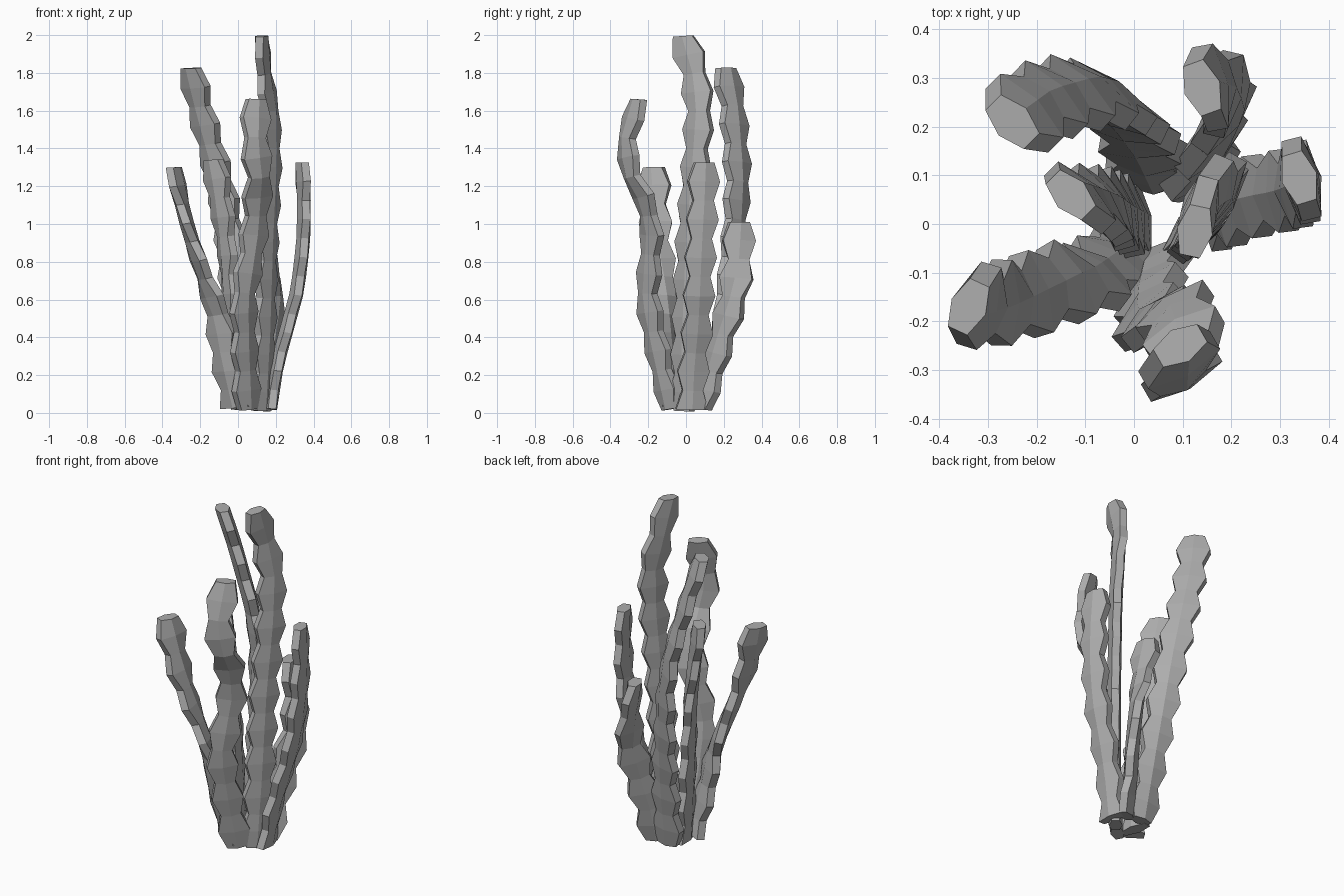
import bpy, bmesh, math
from mathutils import Vector

cube = bpy.data.objects.get("Cube")
if cube:
    bpy.data.objects.remove(cube, do_unlink=True)

# One plain grey for the whole plant
grey = bpy.data.materials.new("stalk_grey")
grey.use_nodes = True
colour = (0.42, 0.42, 0.42, 1)
grey.diffuse_color = colour
grey.node_tree.nodes["Principled BSDF"].inputs["Base Color"].default_value = colour

BULGE, NECK, TIP = 0.085, 0.054, 0.052  # half widths of the rings
RIDGE, EDGE = 0.037, 0.021              # half thickness at the middle and at the edges
STEP = 0.1                              # ring spacing


def sample(path, z):
    """Centre and twist of a stalk at a height, interpolated between path points."""
    for low, high in zip(path, path[1:]):
        if z <= high[2]:
            break
    f = (z - low[2]) / (high[2] - low[2])
    return [a + (b - a) * f for a, b in zip(low, high)]


def add_ring(bm, centre, axis, twist, half_width, scale):
    """Flattened six-sided ring with a ridge down each broad face."""
    a = math.radians(twist)
    wide = Vector((math.cos(a), math.sin(a), 0))
    wide = (wide - axis * wide.dot(axis)).normalized()
    thin = axis.cross(wide)
    outline = [(half_width, -EDGE), (half_width, EDGE), (0, RIDGE),
               (-half_width, EDGE), (-half_width, -EDGE), (0, -RIDGE)]
    return [bm.verts.new(centre + (wide * u + thin * v) * scale) for u, v in outline]


def stalk(name, path, size=1.0):
    """Wavy-edged stalk lofted along (x, y, z, twist in degrees) points."""
    bottom, top = path[0][2], path[-1][2]
    count = round((top - bottom) / STEP)
    bm = bmesh.new()
    rings = []
    for i in range(count + 1):
        z = bottom + (top - bottom) * i / count
        x, y, _, twist = sample(path, z)
        lower = Vector(sample(path, z - STEP / 2)[:3])
        upper = Vector(sample(path, z + STEP / 2)[:3])
        # Rings lean with the stalk, the flat tip only slightly
        level = 3 if i == count else 0.5
        up = ((upper - lower).normalized() + Vector((0, 0, level))).normalized()
        half = TIP if i == count else BULGE if (count - i) % 2 else NECK
        rings.append(add_ring(bm, Vector((x, y, z)), up, twist, half, size))
    for low, high in zip(rings, rings[1:]):
        for k in range(len(low)):
            n = (k + 1) % len(low)
            bm.faces.new((low[k], low[n], high[n], high[k]))
    bm.faces.new(rings[0][::-1])
    bm.faces.new(rings[-1])
    bmesh.ops.recalc_face_normals(bm, faces=bm.faces)
    mesh = bpy.data.meshes.new(name)
    bm.to_mesh(mesh)
    bm.free()
    mesh.materials.append(grey)
    bpy.context.collection.objects.link(bpy.data.objects.new(name, mesh))


# Stalks fan out from a tight base
stalk("tallest_stalk", [
    (.12, -.01, .01, 50), (.14, 0, .4, 54), (.155, .02, .9, 56), (.175, .055, 1.35, 58),
    (.17, .07, 1.6, 62), (.14, .05, 1.78, 72), (.125, -.015, 1.995, 78)])
stalk("back_right_stalk", [
    (.04, .1, .02, 180), (.015, .17, .4, 168), (-.015, .22, .7, 155), (-.05, .26, 1, 145),
    (-.1, .275, 1.25, 138), (-.195, .25, 1.6, 135), (-.25, .21, 1.825, 135)], 1.08)
stalk("front_stalk", [
    (.05, -.08, .02, 38), (.035, -.15, .33, 42), (.03, -.205, .6, 42), (.085, -.18, .95, 35),
    (.1, -.21, 1.12, 30), (.11, -.285, 1.25, 30), (.09, -.32, 1.42, 30), (.095, -.25, 1.66, 30)])
stalk("left_stalk", [
    (.17, .03, .02, 97), (.205, .04, .25, 97), (.26, .06, .45, 97), (.315, .07, .65, 97),
    (.345, .08, .9, 98), (.35, .09, 1.1, 101), (.34, .095, 1.325, 107)])
stalk("front_right_stalk", [
    (-.01, -.06, .03, 150), (-.07, -.1, .3, 148), (-.1, -.115, .5, 140), (-.15, -.12, .65, 115),
    (-.225, -.15, .85, 105), (-.285, -.165, 1.05, 85), (-.34, -.17, 1.3, 65)], 1.04)
stalk("inner_right_stalk", [
    (0, .01, .02, 100), (-.02, .02, .3, 102), (-.04, .03, .6, 105), (-.06, .04, .9, 118),
    (-.1, .05, 1.18, 135), (-.13, .06, 1.34, 135)])
stalk("back_left_stalk", [
    (.13, .09, .02, 30), (.14, .135, .2, 42), (.17, .19, .4, 48), (.195, .25, .6, 60),
    (.175, .28, .8, 90), (.14, .28, 1.01, 110)], 1.04)
